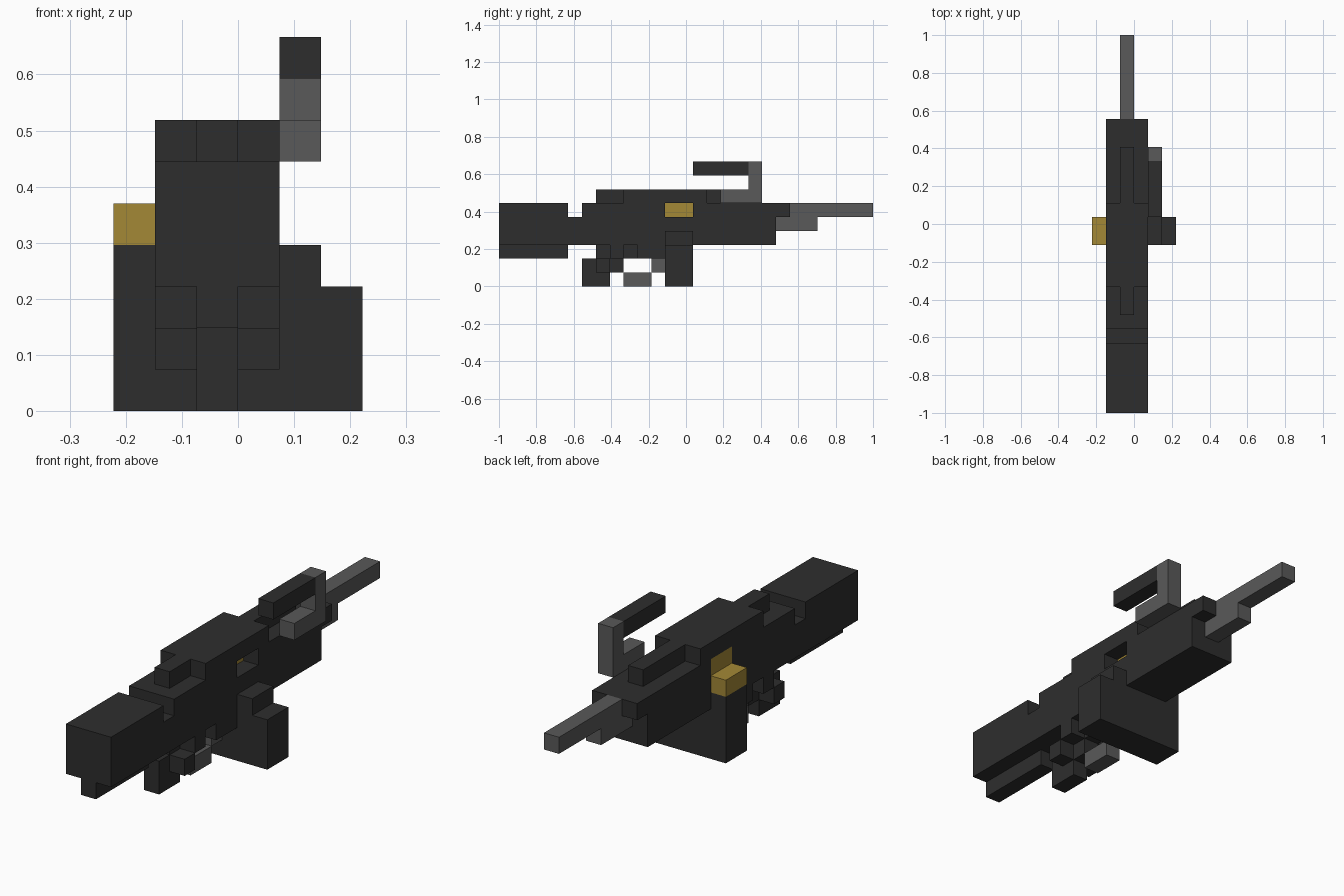
import bpy, bmesh
from mathutils import Vector

if "Cube" in bpy.data.objects:
    bpy.data.objects.remove(bpy.data.objects["Cube"], do_unlink=True)

U = 2 / 27  # size of one cell


def material(name, rgb):
    m = bpy.data.materials.new(name)
    m.use_nodes = True
    col = (*rgb, 1)
    m.diffuse_color = col
    bsdf = m.node_tree.nodes["Principled BSDF"]
    bsdf.inputs["Base Color"].default_value = col
    bsdf.inputs["Roughness"].default_value = 0.8
    return m


black = material("charcoal", (0.027, 0.027, 0.027))
steel = material("steel_grey", (0.1, 0.1, 0.1))
brass = material("brass", (0.366, 0.246, 0.037))

cells = {}   # cell -> part name
colours = {}


def block(part, mat, x, y, z):
    """Fill a box of cells; part None carves it away."""
    colours[part] = mat
    for i in range(*x):
        for j in range(*y):
            for k in range(*z):
                if part:
                    cells[i, j, k] = part
                else:
                    cells.pop((i, j, k), None)


FULL, MID = (-2, 1), (-1, 0)

# Shoulder stock and neck
block("stock", black, FULL, (0, 5), (3, 6))
block("stock", black, MID, (0, 5), (2, 3))
block("stock_neck", black, FULL, (5, 6), (3, 5))

# Receiver with stepped muzzle end and underside
block("receiver", black, FULL, (6, 20), (3, 6))
block("receiver", black, FULL, (20, 21), (5, 6))
block("receiver", black, MID, (7, 12), (2, 3))
block("receiver", black, FULL, (8, 9), (2, 3))
block("receiver", black, FULL, (10, 12), (2, 3))

# Top cover and sight rib
block("top_cover", black, FULL, (9, 15), (6, 7))
block("sight_rib", black, MID, (7, 9), (6, 7))
block("sight_rib", black, MID, (15, 19), (6, 7))

# Grip with side lugs, and trigger guard
block("grip", black, MID, (6, 8), (0, 2))
block("grip", black, MID, (8, 9), (1, 2))
block("grip", black, FULL, (7, 8), (1, 2))
block("trigger_guard", steel, MID, (9, 11), (0, 1))
block("trigger_guard", steel, MID, (11, 12), (1, 2))

# Wide magazine
block("magazine", black, (-3, 3), (12, 14), (0, 3))
for side in (-3, 1):
    block("magazine", black, (side, side + 1), (12, 14), (3, 4))

# Ejection port and cartridges
block(None, None, (0, 1), (12, 14), (5, 6))
block("cartridges", brass, (-2, 0), (12, 14), (5, 6))
block("cartridges", brass, (-3, -2), (12, 14), (4, 5))

# Barrel and gas tube
block("barrel", steel, MID, (21, 27), (5, 6))
block("gas_tube", steel, MID, (20, 23), (4, 5))

# Carry handle on its bracket
block("handle_bracket", steel, (1, 2), (16, 19), (6, 7))
block("handle_bracket", steel, (1, 2), (18, 19), (7, 9))
block("carry_handle", black, (1, 2), (14, 18), (8, 9))


def build(part):
    """Skin the outer sides of a part's cells and merge flat areas."""
    bm = bmesh.new()
    for cell, owner in cells.items():
        if owner != part:
            continue
        centre = Vector(cell) + Vector((0.5, 0.5, 0.5))
        for axis in range(3):
            for sign in (-1, 1):
                n = Vector((0, 0, 0))
                n[axis] = sign
                if tuple(int(c + d) for c, d in zip(cell, n)) in cells:
                    continue
                a = Vector((0, 0, 0))
                a[(axis + 1) % 3] = 0.5
                b = n.cross(a)
                mid = centre + n / 2
                bm.faces.new([bm.verts.new(mid + s * a + t * b)
                              for s, t in ((-1, -1), (1, -1), (1, 1), (-1, 1))])
    bmesh.ops.remove_doubles(bm, verts=bm.verts[:], dist=0.001)
    bmesh.ops.dissolve_limit(bm, angle_limit=0.02, verts=bm.verts[:],
                             edges=bm.edges[:])
    for v in bm.verts:
        v.co = Vector((v.co.x, v.co.y - 13.5, v.co.z)) * U
    mesh = bpy.data.meshes.new(part)
    bm.to_mesh(mesh)
    bm.free()
    mesh.materials.append(colours[part])
    bpy.context.collection.objects.link(bpy.data.objects.new(part, mesh))


for name in dict.fromkeys(cells.values()):
    build(name)
